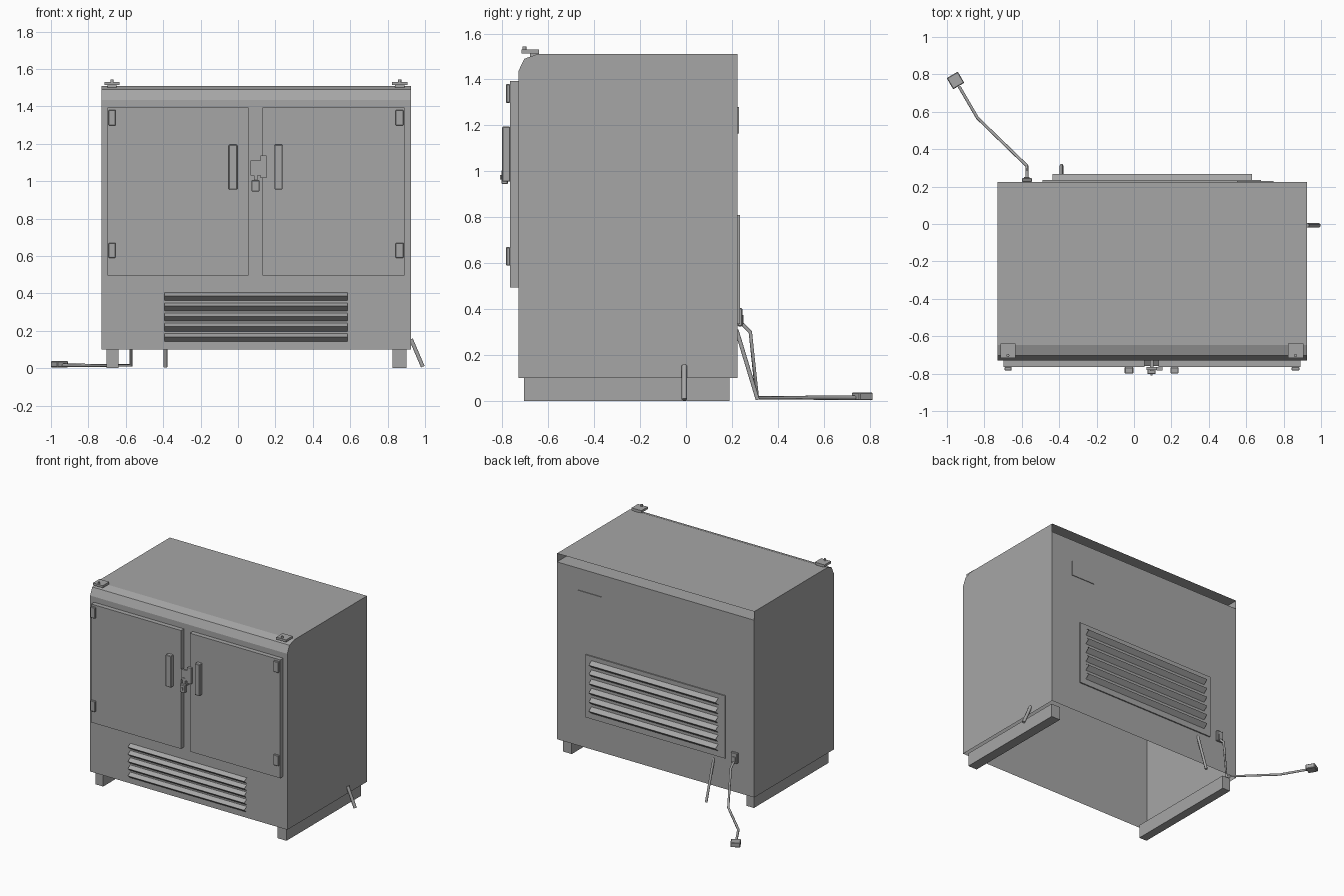
import bpy
import bmesh
from math import atan2
from mathutils import Vector

if "Cube" in bpy.data.objects:
    bpy.data.objects.remove(bpy.data.objects["Cube"], do_unlink=True)

GREY = (0.38, 0.38, 0.38, 1)
steel = bpy.data.materials.new("grey_steel")
steel.use_nodes = True
steel.diffuse_color = GREY
steel.node_tree.nodes["Principled BSDF"].inputs["Base Color"].default_value = GREY

LEFT, RIGHT = 0.925, -0.73          # cabinet sides
FRONT, BACK = -0.73, 0.225
BASE, TOP = 0.1, 1.51


def finish(name, bm):
    mesh = bpy.data.meshes.new(name)
    bm.to_mesh(mesh)
    bm.free()
    mesh.materials.append(steel)
    obj = bpy.data.objects.new(name, mesh)
    bpy.context.collection.objects.link(obj)
    return obj


def box(name, x, y, z, turn=0, bevel=0):
    """Box from (low, high) ranges on each axis."""
    bm = bmesh.new()
    bmesh.ops.create_cube(bm, size=1)
    bmesh.ops.scale(bm, verts=bm.verts, vec=[b - a for a, b in (x, y, z)])
    if bevel:
        bmesh.ops.bevel(bm, geom=bm.edges[:], offset=bevel, segments=1, affect='EDGES')
    obj = finish(name, bm)
    obj.location = [(a + b) / 2 for a, b in (x, y, z)]
    obj.rotation_euler.z = turn
    return obj


def sheet(name, profile, x0, x1):
    """Open strip: a (y, z) profile swept along x."""
    bm = bmesh.new()
    rows = [[bm.verts.new((x, y, z)) for x in (x0, x1)] for y, z in profile]
    for a, b in zip(rows, rows[1:]):
        bm.faces.new((a[0], a[1], b[1], b[0]))
    return finish(name, bm)


def tube(name, points, radius):
    curve = bpy.data.curves.new(name, 'CURVE')
    curve.dimensions = '3D'
    curve.bevel_depth = radius
    curve.bevel_resolution = 1
    curve.use_fill_caps = True
    line = curve.splines.new('POLY')
    line.points.add(len(points) - 1)
    for p, co in zip(line.points, points):
        p.co = (*co, 1)
    curve.materials.append(steel)
    obj = bpy.data.objects.new(name, curve)
    bpy.context.collection.objects.link(obj)
    return obj


# Open-bottomed cabinet shell with a chamfered front top edge
profile = [(FRONT, BASE), (FRONT, 1.435), (-0.704, 1.49), (-0.648, TOP), (BACK, TOP)]
sheet("front_and_top_panel", profile, LEFT, RIGHT)
for name, x in (("left_side", LEFT), ("right_side", RIGHT)):
    bm = bmesh.new()
    ring = [bm.verts.new((x, y, z)) for y, z in profile + [(BACK, BASE)]]
    face = bm.faces.new(ring if x < 0 else ring[::-1])
    face.normal_update()
    if face.normal.x * x < 0:
        face.normal_flip()
    finish(name, bm)

# Back panel stops below the top and turns inward, leaving an air gap
sheet("back_panel", [(-0.5, 1.445), (BACK, 1.445), (BACK, BASE)], LEFT, RIGHT)

# Base runners
for side, x in (("right", (-0.703, -0.639)), ("left", (0.826, 0.9))):
    box(side + "_runner", x, (-0.704, 0.19), (0, BASE))

# Doors, hinges and handles
DOOR = -0.765
for side, x, hinge, handle in (
        ("right", (-0.697, 0.057), (-0.692, -0.654), (-0.05, -0.003)),
        ("left", (0.131, 0.89), (0.843, 0.885), (0.195, 0.238))):
    box(side + "_door", x, (DOOR, FRONT), (0.495, 1.393))
    for level, z in (("upper", (1.298, 1.38)), ("lower", (0.59, 0.67))):
        box(side + "_" + level + "_hinge", hinge, (-0.783, DOOR), z, bevel=0.003)
    box(side + "_handle", handle, (-0.8, DOOR), (0.955, 1.195), bevel=0.004)

# Latch and padlock
box("latch_tongue", (0.067, 0.122), (-0.78, -0.765), (1.03, 1.11))
box("latch_plate", (0.12, 0.153), (-0.783, -0.765), (1.018, 1.138))
box("latch_post", (0.085, 0.103), (-0.785, FRONT), (0.985, 1.05))
box("padlock", (0.072, 0.115), (-0.803, -0.775), (0.945, 1.005), bevel=0.003)
box("padlock_keyhole", (0.088, 0.099), (-0.809, -0.803), (0.965, 0.985))

# Lifting plates on the top front corners
for side, x in (("right", -0.674), ("left", 0.864)):
    box(side + "_top_plate", (x - 0.041, x + 0.041), (-0.717, -0.64), (1.513, 1.53))
    box(side + "_top_plate_foot", (x - 0.025, x + 0.025), (-0.68, -0.64), (1.5, 1.514))
    tube(side + "_top_pin", [(x, -0.703, 1.52), (x, -0.703, 1.543)], 0.009)

# Front louvres
for i in range(5):
    z = 0.404 - i * 0.0545
    sheet(f"front_louvre_{i + 1}",
          [(FRONT, z), (-0.76, z - 0.018), (FRONT, z - 0.043)], -0.393, 0.585)

# Back vent frame and louvres
box("back_vent_frame", (-0.49, 0.68), (BACK, 0.234), (0.335, 0.81))
for i in range(6):
    z = 0.778 - i * 0.07
    sheet(f"back_louvre_{i + 1}",
          [(0.234, z), (0.267, z - 0.022), (0.234, z - 0.05)], 0.63, -0.435)

# Small blank plate on the back
box("back_plate", (0.55, 0.745), (BACK, 0.23), (1.165, 1.28))

# Drain pipes
tube("side_drain", [(0.925, -0.007, 0.155), (0.988, -0.007, 0.008)], 0.012)
tube("back_drain", [(-0.388, 0.22, 0.31), (-0.388, 0.312, 0.006)], 0.01)

# Power inlet, cord and plug
box("cord_inlet", (-0.6, -0.545), (BACK, 0.245), (0.325, 0.405), bevel=0.004)
box("cord_inlet_socket", (-0.587, -0.558), (0.245, 0.25), (0.335, 0.375))
elbow, end = Vector((-0.837, 0.567, 0.015)), Vector((-0.935, 0.735, 0.015))
tube("power_cord", [(-0.572, 0.235, 0.345), (-0.572, 0.28, 0.3),
                    (-0.572, 0.31, 0.015), elbow, end], 0.009)
way = end - elbow
box("plug", (-0.989, -0.92), (0.733, 0.802), (0.004, 0.038), atan2(way.y, way.x), 0.004)
